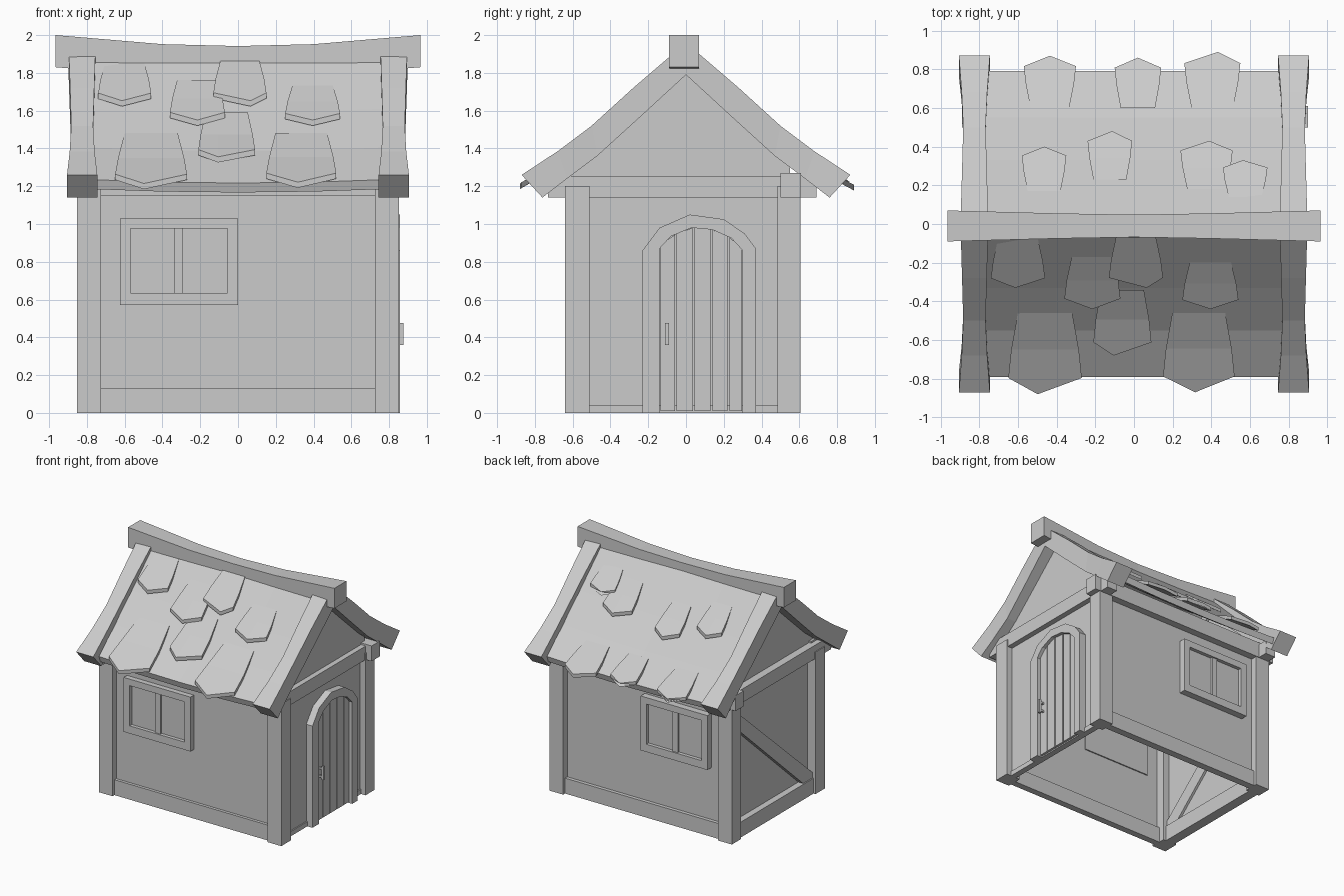
import bpy, bmesh
from math import sin, pi

if "Cube" in bpy.data.objects:
    bpy.data.objects.remove(bpy.data.objects["Cube"])


def loft(name, sections, caps=True, skip=()):
    """Join equal-sized rings of points into one solid; skip leaves ring sides open."""
    bm = bmesh.new()
    rings = [[bm.verts.new(p) for p in s] for s in sections]
    n = len(rings[0])
    for a, b in zip(rings, rings[1:]):
        for i in range(n):
            if i not in skip:
                j = (i + 1) % n
                bm.faces.new((a[i], a[j], b[j], b[i]))
    if caps:
        bm.faces.new(rings[0])
        bm.faces.new(rings[-1])
    bmesh.ops.recalc_face_normals(bm, faces=bm.faces)
    me = bpy.data.meshes.new(name)
    bm.to_mesh(me)
    bm.free()
    ob = bpy.data.objects.new(name, me)
    bpy.context.collection.objects.link(ob)
    return ob


def box(name, x0, x1, y0, y1, z0, z1):
    return loft(name, [[(x0, y0, z), (x1, y0, z), (x1, y1, z), (x0, y1, z)] for z in (z0, z1)])


def prism_x(name, pts, x0, x1, **kw):
    return loft(name, [[(x, y, z) for y, z in pts] for x in (x0, x1)], **kw)


def interp(pts, t):
    for (a, za), (b, zb) in zip(pts, pts[1:]):
        if t <= b or (b, zb) == pts[-1]:
            return za + (zb - za) * (t - a) / (b - a)


# Hollow wall shell with gables, open at the bottom
gable = [(-.59, 0), (-.59, 1.3), (0, 1.84), (.55, 1.3), (.55, 0)]
prism_x("walls", gable, -.78, .80, skip=(1, 2, 4))

# Corner posts
for sx, side in ((-1, "left"), (1, "right")):
    xa, xb = sorted((sx * .725, sx * .853))
    box(f"{side}_front_post", xa, xb, -.64, -.51, 0, 1.2)
    box(f"{side}_back_post", xa, xb, .485, .605, 0, 1.2)
    # Gable tie beam
    xa, xb = sorted((sx * .75, sx * .845))
    box(f"{side}_tie_beam", xa, xb, -.73, .69, 1.14, 1.255)

# Wall plates and sills
box("front_plate", -.8, .8, -.625, -.53, 1.15, 1.27)
box("back_plate", -.89, .9, .5, .61, 1.14, 1.27)
box("front_sill", -.75, .75, -.615, -.56, 0, .13)
box("back_sill", -.75, .75, .52, .58, 0, .13)
box("left_sill", -.835, -.75, -.53, .5, 0, .13)
box("right_sill", .76, .81, -.53, .5, 0, .04)

# Diagonal brace on the left side
prism_x("left_brace", [(.5, 1.07), (.5, .93), (-.42, .1), (-.53, .1), (-.53, .16)], -.825, -.76)

# Windows, front and back
for side, out, wall, d in (("front", -.635, -.58, -1), ("back", .607, .54, 1)):
    ya, yb = sorted((out, wall))
    box(f"{side}_window_top", -.625, 0, ya, yb, .975, 1.03)
    box(f"{side}_window_bottom", -.625, 0, ya, yb, .57, .635)
    box(f"{side}_window_left", -.625, -.57, ya, yb, .635, .975)
    box(f"{side}_window_right", -.055, 0, ya, yb, .635, .975)
    ya, yb = sorted((out - d * .012, wall))
    box(f"{side}_window_mullion", -.34, -.29, ya, yb, .635, .975)
    ya, yb = sorted((out - d * .03, wall))
    box(f"{side}_window_panes", -.57, -.055, ya, yb, .635, .975)

# Arched door frame
inner = [(-.14, 0), (-.14, .87), (-.08, .935), (.03, .98), (.14, .97), (.24, .925), (.30, .86), (.30, 0)]
outer = [(-.23, 0), (-.23, .86), (-.14, .98), (.02, 1.05), (.20, 1.025), (.31, .95), (.37, .87), (.37, 0)]
loft("door_frame", [[(.79, *i), (.79, *o), (.858, *o), (.858, *i)] for i, o in zip(inner, outer)])

# Door planks
cuts = [-.14, -.055, .04, .135, .225, .30]
for k, (a, b) in enumerate(zip(cuts, cuts[1:])):
    a, b = a + .004, b - .004
    top = [(y, interp(inner[1:-1], y)) for y in (b, (a + b) / 2, a)]
    prism_x(f"door_plank_{k + 1}", [(a, .01), (b, .01)] + top, .79, .83)

# Door handle
box("door_handle", .857, .877, -.11, -.09, .36, .475)
for z in (.375, .445):
    box("handle_mount", .82, .86, -.108, -.092, z, z + .015)

# Roof panel, sagging slightly in the middle
half = [(0, 1.94), (.33, 1.61), (.55, 1.405), (.79, 1.235)]
top = [(-y, z) for y, z in half[:0:-1]] + half
low = [(y * .98, z - .05) for y, z in reversed(top)]
secs = []
for x in (-.78, -.4, 0, .4, .78):
    sag = .018 * (1 - (x / .78) ** 2)
    secs.append([(x, y, z - sag) for y, z in top + low])
loft("roof_panel", secs)

# Bargeboards: flared, bent boards over each gable
board = [(.87, 1.26, .76, 1.14, .08), (.68, 1.385, .63, 1.24, .066), (.5, 1.52, .47, 1.36, .058),
         (.28, 1.72, .25, 1.56, .064), (0, 1.96, 0, 1.79, .072)]
path = board + [(-a, b, -c, d, w) for a, b, c, d, w in board[-2::-1]]
for sx, side in ((-1, "left"), (1, "right")):
    c = sx * .825
    loft(f"{side}_bargeboard", [[(c - w, a, b), (c + w, a, b), (c + w, q, d), (c - w, q, d)]
                                for a, b, q, d, w in path])

# Sagging ridge beam
ridge = []
for x, z, w in ((-.965, 2, .08), (-.4, 1.952, .065), (0, 1.942, .058), (.4, 1.952, .065), (.965, 2, .08)):
    ridge.append([(x, -w - .01, z), (x, w - .01, z), (x, w - .01, z - .17), (x, -w - .01, z - .17)])
loft("ridge_beam", ridge)

# Loose shingles: slope side, x range, y range, tip position across the width
shingles = [
    (-1, -.74, -.46, .08, .33, .45), (-1, -.36, -.07, .17, .44, .5), (-1, -.13, .15, .07, .33, .7),
    (-1, .25, .54, .20, .44, .5), (-1, -.21, .09, .34, .68, .35), (-1, -.65, -.27, .46, .88, .4),
    (-1, .15, .52, .46, .87, .45), (1, -.57, -.30, .60, .87, .5), (1, -.10, .14, .60, .86, .5),
    (1, .26, .55, .60, .89, .6), (1, -.58, -.35, .17, .40, .5), (1, -.24, -.01, .23, .48, .55),
    (1, .24, .51, .18, .43, .55), (1, .46, .69, .14, .33, .45)]
for k, (s, x0, x1, y0, y1, tip) in enumerate(shingles):
    xm, rows = x0 + (x1 - x0) * tip, []
    # rows run down the slope; the middle line reaches further to form the point
    for t, inset, extra in ((0, .13, 0), (.45, .04, 0), (.8, 0, .2)):
        y, w = y0 + (y1 - y0) * t, (x1 - x0) * inset
        ym = y + (y1 - y0) * extra
        pts = [(x0 + w, y), (xm, ym), (x1 - w, y)]
        ring = []
        for dz, order in ((0, pts), (-.03, pts[::-1])):
            for x, yy in order:
                lift = .005 + .05 * (yy - y0) / (y1 - y0)
                ring.append((x, s * yy, interp(half, yy) - .012 + lift + dz))
        rows.append(ring)
    loft(f"shingle_{k + 1}", rows)
